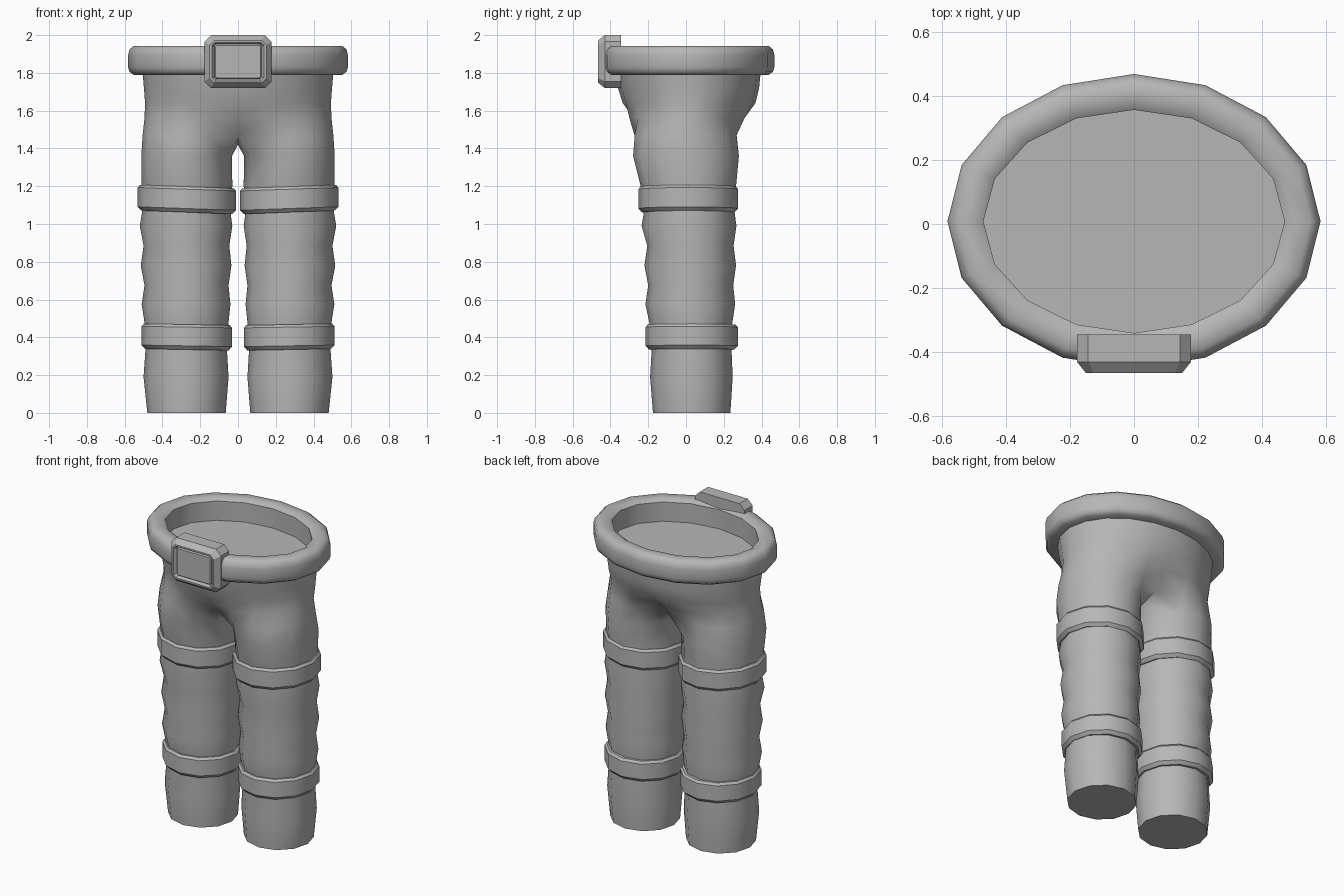
import bpy, bmesh, math
from math import sin, cos, pi, radians

if "Cube" in bpy.data.objects:
    bpy.data.objects.remove(bpy.data.objects["Cube"])

grey = bpy.data.materials.new("grey")
grey.diffuse_color = (0.47, 0.47, 0.47, 1)
grey.use_nodes = True
grey.node_tree.nodes["Principled BSDF"].inputs["Base Color"].default_value = grey.diffuse_color


def finish(bm, name, angle, mirror=False):
    """Turn a bmesh into a named, shaded object, optionally mirrored across x."""
    bmesh.ops.recalc_face_normals(bm, faces=bm.faces)
    me = bpy.data.meshes.new(name)
    bm.to_mesh(me)
    bm.free()
    ob = bpy.data.objects.new(name, me)
    bpy.context.collection.objects.link(ob)
    me.materials.append(grey)
    bpy.ops.object.select_all(action='DESELECT')
    bpy.context.view_layer.objects.active = ob
    ob.select_set(True)
    if mirror:
        mod = ob.modifiers.new("mirror", 'MIRROR')
        mod.use_clip = True
        mod.merge_threshold = 0.0005
        bpy.ops.object.modifier_apply(modifier=mod.name)
    bpy.ops.object.shade_smooth_by_angle(angle=radians(angle))
    return ob


def bridge(bm, a, b):
    """Quads between two closed rings of equal length."""
    n = len(a)
    for i in range(n):
        j = (i + 1) % n
        bm.faces.new((a[i], a[j], b[j], b[i]))


def leg_point(k, x0, x1, y0, y1):
    t = k * pi / 6
    return ((x0 + x1) / 2 + (x1 - x0) / 2 * cos(t),
            (y0 + y1) / 2 + (y1 - y0) / 2 * sin(t))


def waist_point(k, hx, y0, y1):
    t = k * pi / 10
    return hx * cos(t), (y0 + y1) / 2 + (y1 - y0) / 2 * sin(t)


# Trousers: right half, lofted from the foot to the waist, then mirrored
LEG = [  # z, inner x, outer x, front y, back y
    (0.00, .065, .48, -.175, .235), (.19, .05, .50, -.19, .247),
    (.36, .06, .488, -.18, .24), (.46, .052, .492, -.19, .243),
    (.575, .04, .51, -.215, .26), (.675, .05, .495, -.20, .25),
    (.78, .035, .515, -.22, .265), (.885, .046, .50, -.205, .252),
    (.99, .03, .52, -.235, .267), (1.08, .042, .505, -.22, .255),
    (1.20, .03, .51, -.24, .265), (1.36, .032, .512, -.28, .28)]
WAIST = [  # z, half width, front y, back y
    (1.56, .495, -.315, .325), (1.64, .492, -.335, .368),
    (1.72, .498, -.36, .387), (1.80, .505, -.375, .395)]
KS = range(-5, 7)

bm = bmesh.new()
rings = [[bm.verts.new((*leg_point(k, *r[1:]), r[0])) for k in KS] for r in LEG]
# Crotch ring: part leg, part waist, with the inner points on the centre line
crotch = []
for k in KS:
    if k == 6:
        p = (0, 0.0, 1.42)
    else:
        a = leg_point(k, .03, .505, -.30, .295)
        b = waist_point(k, .505, -.30, .295)
        p = ((a[0] + b[0]) / 2, (a[1] + b[1]) / 2, 1.47)
        if abs(k) == 5:
            p = (0, .19 if k > 0 else -.19, 1.46)
    crotch.append(bm.verts.new(p))
rings.append(crotch)
for a, b in zip(rings, rings[1:]):
    bridge(bm, a, b)
bm.faces.new(rings[0])
prev = crotch[:11]
for z, hx, y0, y1 in WAIST:
    cur = []
    for k in range(-5, 6):
        x, y = waist_point(k, hx, y0, y1)
        if abs(k) == 5:
            x = 0
            if z < 1.6:   # soft dip between the legs
                y *= .88
        cur.append(bm.verts.new((x, y, z)))
    for i in range(10):
        bm.faces.new((prev[i], prev[i + 1], cur[i + 1], cur[i]))
    prev = cur
bm.faces.new(prev)
finish(bm, "trousers", 42, mirror=True)


def band(name, n, profile, cx, cy, rx, ry, tilt=0, mirror=False, angle=42):
    """Closed band: profile gives (inset from the outer radius, z)."""
    bm = bmesh.new()
    loops = []
    for d, z in profile:
        loops.append([bm.verts.new((cx + (rx - d) * cos(2 * pi * i / n),
                                    cy + (ry - d) * sin(2 * pi * i / n),
                                    z + tilt * cos(2 * pi * i / n)))
                      for i in range(n)])
    for a, b in zip(loops, loops[1:] + loops[:1]):
        bridge(bm, a, b)
    return finish(bm, name, angle, mirror)


# Leg straps, slightly higher on the outside
for name, z0, z1, cx, cy, r, tilt in (
        ("knee_straps", 1.062, 1.198, .271, .012, .260, .009),
        ("shin_straps", .335, .468, .271, .030, .240, .004)):
    prof = [(.06, z0), (.018, z0), (0, z0 + .02), (0, z1 - .014),
            (.012, z1), (.06, z1)]
    band(name, 12, prof, cx, cy, r, r + .004, tilt, mirror=True, angle=35)

# Belt: thick rounded oval band
belt = [(.112, 1.79), (.03, 1.79), (.008, 1.805), (0, 1.83), (0, 1.895),
        (.008, 1.925), (.03, 1.943), (.085, 1.943), (.112, 1.925)]
band("belt", 16, belt, 0, .008, .582, .46, angle=50)

# Buckle: chamfered plate with a recessed panel
bm = bmesh.new()
loops = []
for hx, hz, c, y in ((.178, .14, .035, -.345), (.178, .14, .035, -.43),
                     (.150, .112, .024, -.465), (.137, .102, .016, -.465),
                     (.125, .092, .010, -.448), (.118, .086, .006, -.456)):
    pts = [(hx, hz - c), (hx - c, hz), (c - hx, hz), (-hx, hz - c),
           (-hx, c - hz), (c - hx, -hz), (hx - c, -hz), (hx, c - hz)]
    loops.append([bm.verts.new((x, y, 1.86 + z)) for x, z in pts])
for a, b in zip(loops, loops[1:]):
    bridge(bm, a, b)
bm.faces.new(loops[0])
bm.faces.new(loops[-1])
finish(bm, "buckle", 20)
